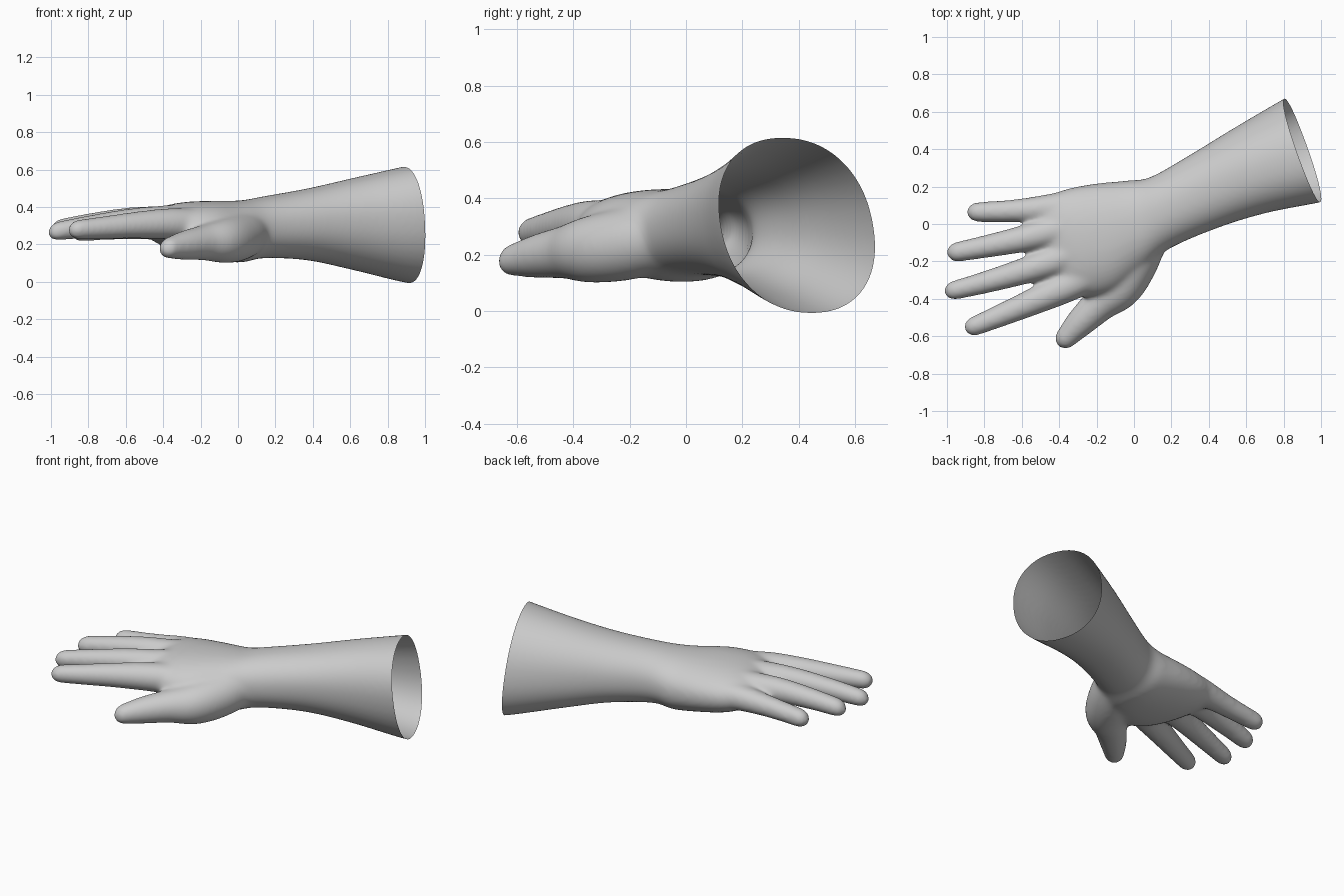
import bpy, bmesh, math
from mathutils import Vector

if "Cube" in bpy.data.objects:
    bpy.data.objects.remove(bpy.data.objects["Cube"])

SIDES = 40
bm = bmesh.new()


def spline(rows, steps=6):
    """Catmull-Rom interpolation of rows of numbers."""
    pts = [Vector(r) for r in rows]
    out = []
    for i in range(len(pts) - 1):
        b, c = pts[i], pts[i + 1]
        a = pts[i - 1] if i else b * 2 - c
        d = pts[i + 2] if i + 2 < len(pts) else c * 2 - b
        for k in range(steps):
            t = k / steps
            out.append(0.5 * (2 * b + (c - a) * t + (2 * a - 5 * b + 4 * c - d) * t ** 2
                              + (3 * b - a - 3 * c + d) * t ** 3))
    return out + [pts[-1]]


def loft(sections, power):
    """Closed loft; section = two side points in plan, lowest and highest z, sideways lean."""
    rings = []
    for x1, y1, x2, y2, lo, hi, lean in sections:
        ring = []
        for k in range(SIDES):
            a = 2 * math.pi * k / SIDES
            c, s = math.cos(a), math.sin(a)
            u = math.copysign(abs(c) ** (2 / power), c)
            v = math.copysign(abs(s) ** (2 / power), s)
            u = (u + lean * v) / math.hypot(1, lean)
            ring.append(bm.verts.new(((x1 + x2) / 2 + u * (x1 - x2) / 2,
                                      (y1 + y2) / 2 + u * (y1 - y2) / 2,
                                      (lo + hi) / 2 + v * (hi - lo) / 2)))
        rings.append(ring)
    for p, q in zip(rings, rings[1:]):
        for k in range(SIDES):
            j = (k + 1) % SIDES
            bm.faces.new((p[k], p[j], q[j], q[k]))
    bm.faces.new(rings[0][::-1])
    bm.faces.new(rings[-1])


def finger(path):
    """Round tube along (x, y, z, radius) with a rounded tip."""
    rows = spline(path)
    # the tip closes along a quarter circle
    end, prev = rows[-1], rows[-4]
    d = (end.xyz - prev.xyz).normalized()
    for k in range(1, 7):
        a = k / 6 * math.radians(85)
        p = end.xyz + d * (end[3] + 0.008) * math.sin(a)
        rows.append(Vector((*p, end[3] * math.cos(a))))
    secs = []
    for i, r in enumerate(rows):
        t = rows[min(i + 1, len(rows) - 1)] - rows[max(i - 1, 0)]
        n = Vector((-t.y, t.x)).normalized() * r[3]
        secs.append((r.x + n.x, r.y + n.y, r.x - n.x, r.y - n.y, r.z - r[3], r.z + r[3], 0))
    loft(secs, 2)


# forearm and palm
loft(spline([
    (0.93, 0.735, 1.13, 0.155, -0.02, 0.65, -0.15),
    (0.80, 0.667, 1.00, 0.118, -0.002, 0.622, -0.15),
    (0.53, 0.51, 0.71, 0.06, 0.065, 0.557, -0.1),
    (0.30, 0.37, 0.45, -0.02, 0.115, 0.50, -0.05),
    (0.09, 0.252, 0.185, -0.135, 0.126, 0.457, 0),
    (-0.03, 0.233, 0.05, -0.25, 0.103, 0.435, 0),
    (-0.20, 0.217, -0.10, -0.36, 0.12, 0.433, 0),
    (-0.35, 0.19, -0.24, -0.39, 0.15, 0.425, 0),
    (-0.46, 0.15, -0.34, -0.37, 0.195, 0.40, 0),
    (-0.57, 0.09, -0.43, -0.34, 0.265, 0.345, 0),
]), 2.2)

# thumb, then index, middle, ring and little finger
finger([(0.075, -0.04, 0.27, 0.12), (0.0, -0.20, 0.24, 0.13), (-0.075, -0.335, 0.22, 0.12),
        (-0.18, -0.425, 0.21, 0.096), (-0.29, -0.53, 0.195, 0.078), (-0.36, -0.605, 0.183, 0.06)])
finger([(-0.25, -0.28, 0.305, 0.09), (-0.38, -0.345, 0.31, 0.083), (-0.55, -0.42, 0.303, 0.072),
        (-0.72, -0.492, 0.29, 0.061), (-0.85, -0.545, 0.28, 0.053)])
finger([(-0.25, -0.12, 0.325, 0.09), (-0.42, -0.195, 0.325, 0.082), (-0.60, -0.255, 0.318, 0.071),
        (-0.80, -0.313, 0.295, 0.06), (-0.958, -0.354, 0.272, 0.052)])
finger([(-0.30, 0.0, 0.325, 0.085), (-0.46, -0.045, 0.325, 0.08), (-0.62, -0.085, 0.323, 0.071),
        (-0.80, -0.122, 0.305, 0.061), (-0.942, -0.149, 0.285, 0.054)])
finger([(-0.30, 0.11, 0.30, 0.08), (-0.45, 0.086, 0.30, 0.075), (-0.60, 0.073, 0.29, 0.064),
        (-0.72, 0.067, 0.28, 0.058), (-0.834, 0.064, 0.27, 0.054)])

# fuse everything into one smooth skin
bmesh.ops.recalc_face_normals(bm, faces=bm.faces)
mesh = bpy.data.meshes.new("skin")
bm.to_mesh(mesh)
bm.free()
skin = bpy.data.objects.new("skin", mesh)
bpy.context.collection.objects.link(skin)
rm = skin.modifiers.new("fuse", 'REMESH')
rm.mode = 'VOXEL'
rm.voxel_size = 0.011
sm = skin.modifiers.new("soften", 'SMOOTH')
sm.factor = 0.5
sm.iterations = 26
fused = bpy.data.meshes.new_from_object(skin.evaluated_get(bpy.context.evaluated_depsgraph_get()))
bpy.data.objects.remove(skin)


def cut_part(name, cuts):
    """Keep the skin behind each (point, outward normal) plane, leaving it open."""
    b = bmesh.new()
    b.from_mesh(fused)
    for co, no in cuts:
        bmesh.ops.bisect_plane(b, geom=b.verts[:] + b.edges[:] + b.faces[:], dist=1e-5,
                               plane_co=co, plane_no=no, clear_outer=True)
    for f in b.faces:
        f.smooth = True
    me = bpy.data.meshes.new(name)
    b.to_mesh(me)
    b.free()
    bpy.context.collection.objects.link(bpy.data.objects.new(name, me))


# open cuff and gloved hand meet at the wrist
wrist, rim = Vector((0.14, 0.06, 0.28)), Vector((0.90, 0.392, 0.31))
axis = Vector((0.96, 0.26, 0)).normalized()
rim_axis = Vector((0.938, 0.346, 0.10)).normalized()
cut_part("hand", [(wrist, axis)])
cut_part("cuff", [(wrist, -axis), (rim, rim_axis)])
